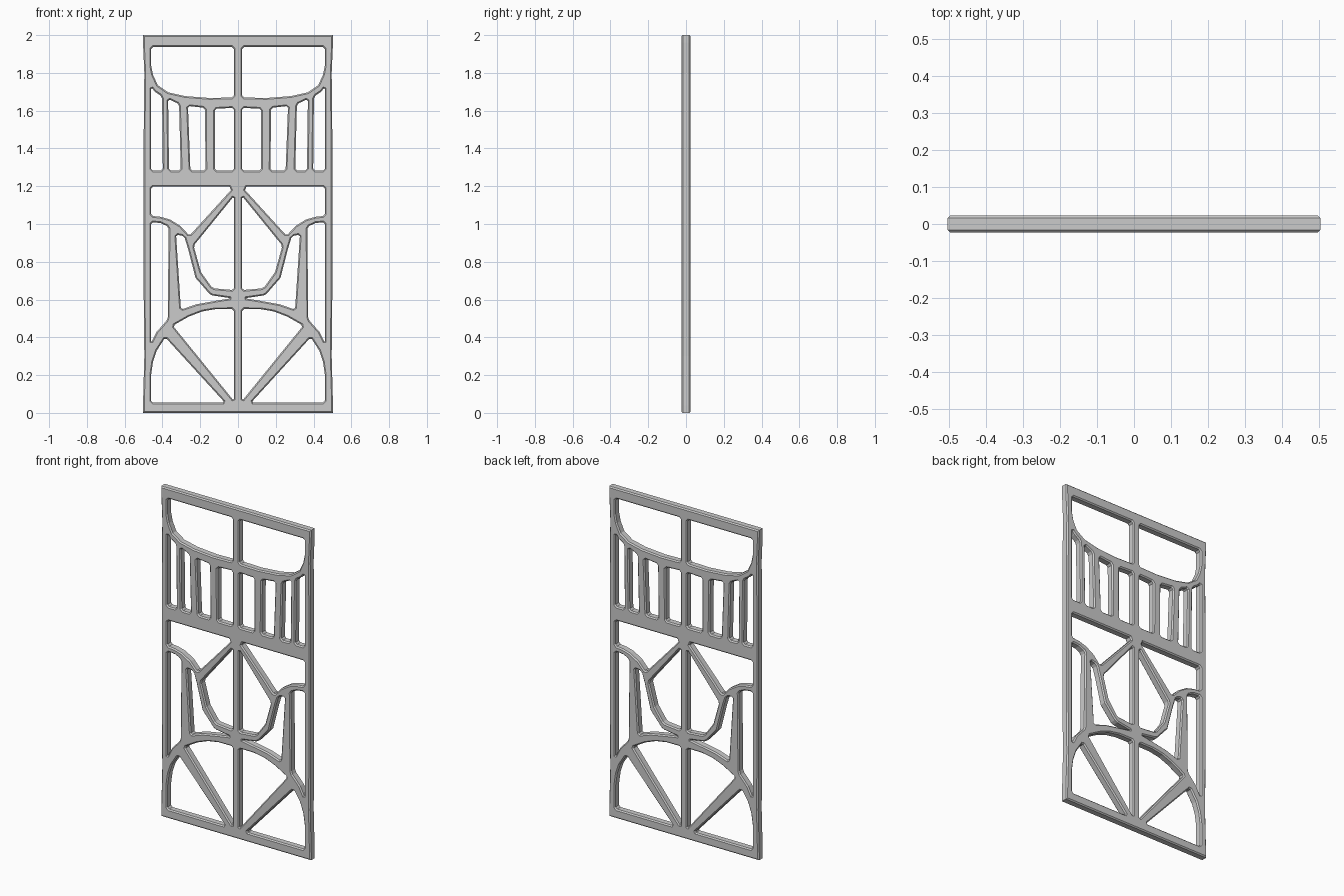
import bpy, bmesh
from math import radians
from mathutils import Vector

if "Cube" in bpy.data.objects:
    bpy.data.objects.remove(bpy.data.objects["Cube"])

BEVEL = 0.007
HALF_DEPTH = 0.0235

# right half of the outer frame edge, bottom to top
edge = [(0.503, 0), (0.503, 0.04), (0.496, 0.3), (0.499, 0.6), (0.499, 1.5),
        (0.496, 1.8), (0.503, 1.96), (0.503, 2)]

# openings of the right half (x, z)
openings = [
    # top window above the sagging rail
    [(.46, 1.937), (.46, 1.84), (.45, 1.79), (.425, 1.735), (.37, 1.697),
     (.28, 1.677), (.15, 1.667), (.022, 1.67), (.022, 1.937)],
    # upright slots
    [(.022, 1.615), (.123, 1.61), (.122, 1.283), (.022, 1.283)],
    [(.175, 1.615), (.265, 1.625), (.252, 1.283), (.172, 1.283)],
    [(.312, 1.635), (.37, 1.662), (.365, 1.283), (.303, 1.283)],
    [(.402, 1.675), (.44, 1.7), (.46, 1.725), (.46, 1.283), (.398, 1.283)],
    # shoulder opening under the middle rail
    [(.46, 1.198), (.045, 1.198), (.037, 1.18), (.257, .938), (.305, .99),
     (.36, 1.024), (.41, 1.038), (.46, 1.043)],
    # inside of the bowl
    [(.022, 1.147), (.235, .885), (.196, .745), (.135, .66), (.022, .65)],
    # between bowl and arch
    [(.035, .607), (.145, .623), (.225, .715), (.265, .87), (.285, .935),
     (.328, .945), (.302, .547), (.22, .575), (.12, .593)],
    # side opening
    [(.46, 1.01), (.41, 1.005), (.367, .985), (.372, .495), (.43, .43), (.46, .37)],
    # inside of the arch
    [(.022, .55), (.12, .549), (.19, .537), (.26, .51), (.345, .462), (.022, .064)],
    # lower corner
    [(.46, .055), (.46, .2), (.45, .27), (.43, .33), (.385, .4), (.07, .055)],
]


def ease_corners(points, cut=0.01):
    """Trim the sharp corners of an opening."""
    result = []
    for i, p in enumerate(points):
        p = Vector(p)
        a = Vector(points[i - 1]) - p
        b = Vector(points[(i + 1) % len(points)]) - p
        if a.angle(b) < radians(140) and min(a.length, b.length) > 2.2 * cut:
            result += [p + a.normalized() * cut, p + b.normalized() * cut]
        else:
            result.append(p)
    return result


def add_loop(curve, points):
    spline = curve.splines.new('POLY')
    spline.points.add(len(points) - 1)
    for sp, (x, z) in zip(spline.points, points):
        sp.co = (x, z, 0, 1)
    spline.use_cyclic_u = True


# pierced panel: one filled profile with mirrored openings and chamfered edges
curve = bpy.data.curves.new("openwork_panel", 'CURVE')
curve.dimensions = '2D'
curve.fill_mode = 'BOTH'
curve.extrude = HALF_DEPTH - BEVEL
curve.bevel_depth = BEVEL
curve.bevel_resolution = 0
curve.offset = -BEVEL
add_loop(curve, edge + [(-x, z) for x, z in reversed(edge)])
for opening in openings:
    eased = ease_corners(opening)
    add_loop(curve, eased)
    add_loop(curve, [(-x, z) for x, z in reversed(eased)])

panel = bpy.data.objects.new("openwork_panel", curve)
bpy.context.collection.objects.link(panel)
panel.rotation_euler = (radians(90), 0, 0)
bpy.context.view_layer.objects.active = panel
panel.select_set(True)
bpy.ops.object.convert(target='MESH')

# weld the caps to the sides and keep flat faces
panel = bpy.context.object
bm = bmesh.new()
bm.from_mesh(panel.data)
bmesh.ops.remove_doubles(bm, verts=bm.verts, dist=0.0001)
bmesh.ops.recalc_face_normals(bm, faces=bm.faces)
for f in bm.faces:
    f.smooth = False
bm.to_mesh(panel.data)
bm.free()
